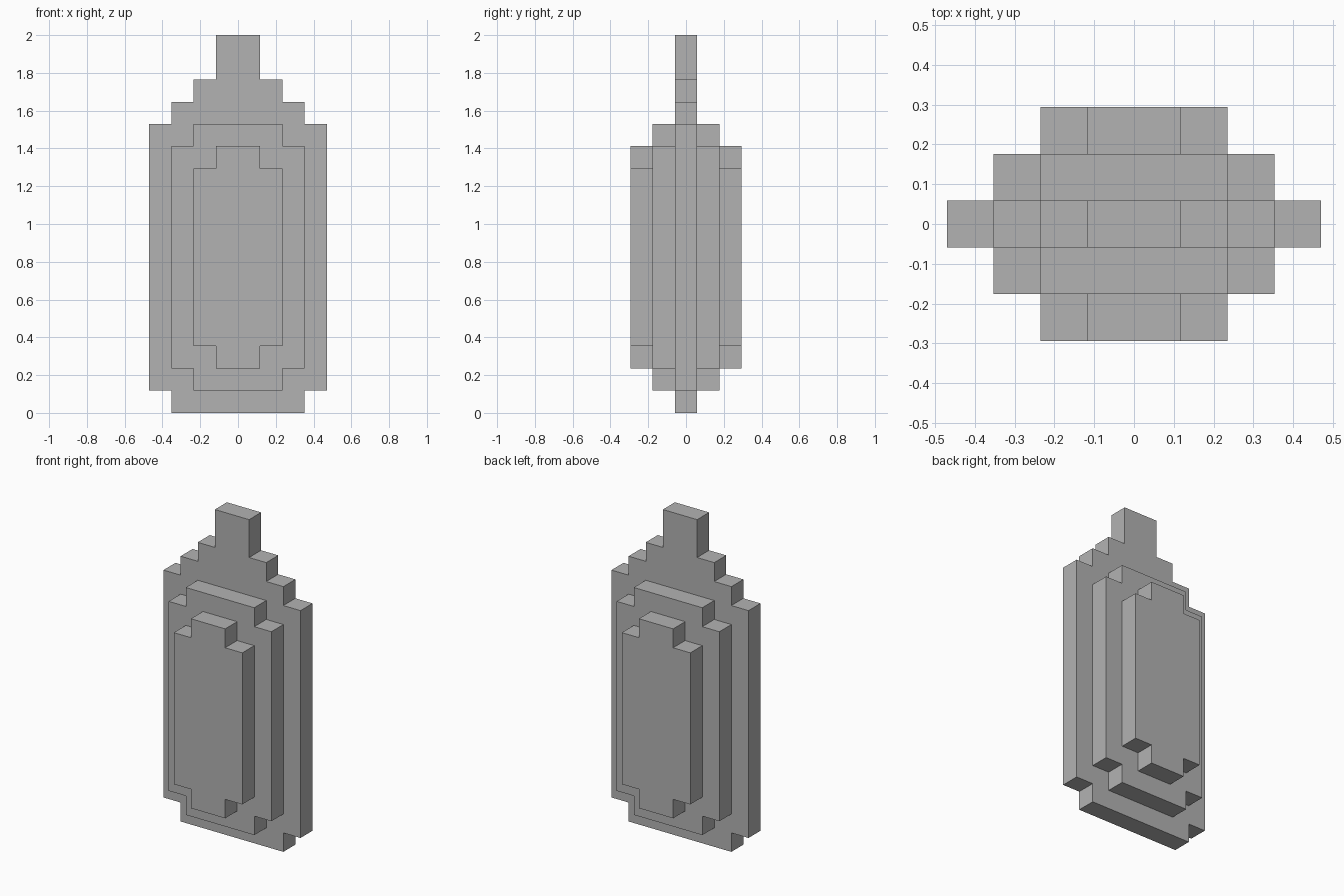
import bpy
import bmesh

if "Cube" in bpy.data.objects:
    bpy.data.objects.remove(bpy.data.objects["Cube"])

U = 2 / 17  # one block step

grey = bpy.data.materials.new("grey")
grey.diffuse_color = (0.45, 0.45, 0.45, 1)
grey.use_nodes = True
grey.node_tree.nodes["Principled BSDF"].inputs["Base Color"].default_value = grey.diffuse_color


def stepped_slab(name, steps, y0, y1, mirror=False):
    """Extrude a left-right symmetric stepped outline from y0 to y1.
    steps: (half width, bottom, top) from the bottom upwards, in block steps."""
    right = [(w, z) for w, lo, hi in steps for z in (lo, hi)]
    outline = right + [(-w, z) for w, z in reversed(right)]
    bm = bmesh.new()
    face = bm.faces.new([bm.verts.new((x * U, y0 * U, z * U)) for x, z in outline])
    result = bmesh.ops.extrude_face_region(bm, geom=[face], use_keep_orig=True)
    moved = [v for v in result["geom"] if isinstance(v, bmesh.types.BMVert)]
    bmesh.ops.translate(bm, verts=moved, vec=(0, (y1 - y0) * U, 0))
    bmesh.ops.recalc_face_normals(bm, faces=bm.faces)
    mesh = bpy.data.meshes.new(name)
    bm.to_mesh(mesh)
    bm.free()
    mesh.materials.append(grey)
    obj = bpy.data.objects.new(name, mesh)
    bpy.context.collection.objects.link(obj)
    if mirror:
        mod = obj.modifiers.new("front_and_back", 'MIRROR')
        mod.use_axis = (False, True, False)
        mod.use_mirror_merge = False
    return obj


# Central slab with stepped shoulders and neck
stepped_slab("core_slab", [(3, 0, 1), (4, 1, 13), (3, 13, 14), (2, 14, 15), (1, 15, 17)], -0.5, 0.5)
# Front and back layers, each one step smaller
stepped_slab("middle_plates", [(2, 1, 2), (3, 2, 12), (2, 12, 13)], -1.5, -0.5, mirror=True)
stepped_slab("outer_plates", [(1, 2, 3), (2, 3, 11), (1, 11, 12)], -2.5, -1.5, mirror=True)
